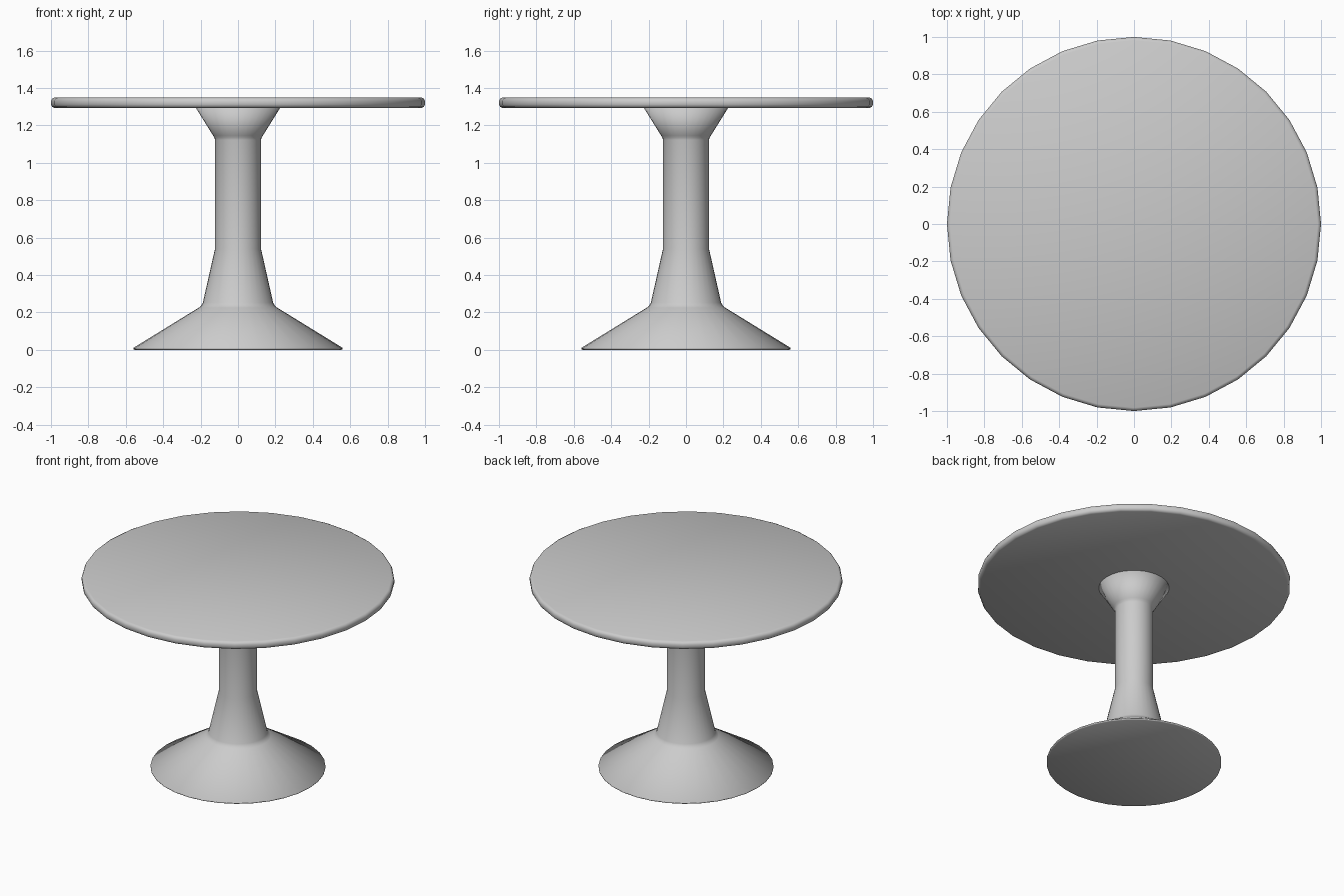
import bpy, bmesh
from math import cos, sin, tau

if "Cube" in bpy.data.objects:
    bpy.data.objects.remove(bpy.data.objects["Cube"])

SIDES = 32


def lathe(name, profile):
    """Revolve (radius, z) points, listed bottom to top, into a capped solid."""
    bm = bmesh.new()
    rings = [[bm.verts.new((r * cos(tau * i / SIDES), r * sin(tau * i / SIDES), z))
              for i in range(SIDES)] for r, z in profile]
    for low, high in zip(rings, rings[1:]):
        for i in range(SIDES):
            j = (i + 1) % SIDES
            bm.faces.new((low[i], low[j], high[j], high[i]))
    bm.faces.new(rings[0][::-1])
    bm.faces.new(rings[-1])
    for face in bm.faces:
        face.smooth = True
    mesh = bpy.data.meshes.new(name)
    bm.to_mesh(mesh)
    bm.free()
    obj = bpy.data.objects.new(name, mesh)
    bpy.context.collection.objects.link(obj)
    return obj


# Flared foot, tapered column and bracket under the top
lathe("pedestal", [(0.553, 0), (0.56, 0.004), (0.56, 0.01), (0.21, 0.225),
                   (0.198, 0.235), (0.188, 0.252), (0.123, 0.54),
                   (0.123, 1.122), (0.126, 1.133), (0.133, 1.145),
                   (0.226, 1.294)])

# Round top with softened rim
lathe("table_top", [(0.982, 1.293), (0.994, 1.299), (1.0, 1.311),
                    (1.0, 1.330), (0.994, 1.342), (0.982, 1.348)])
